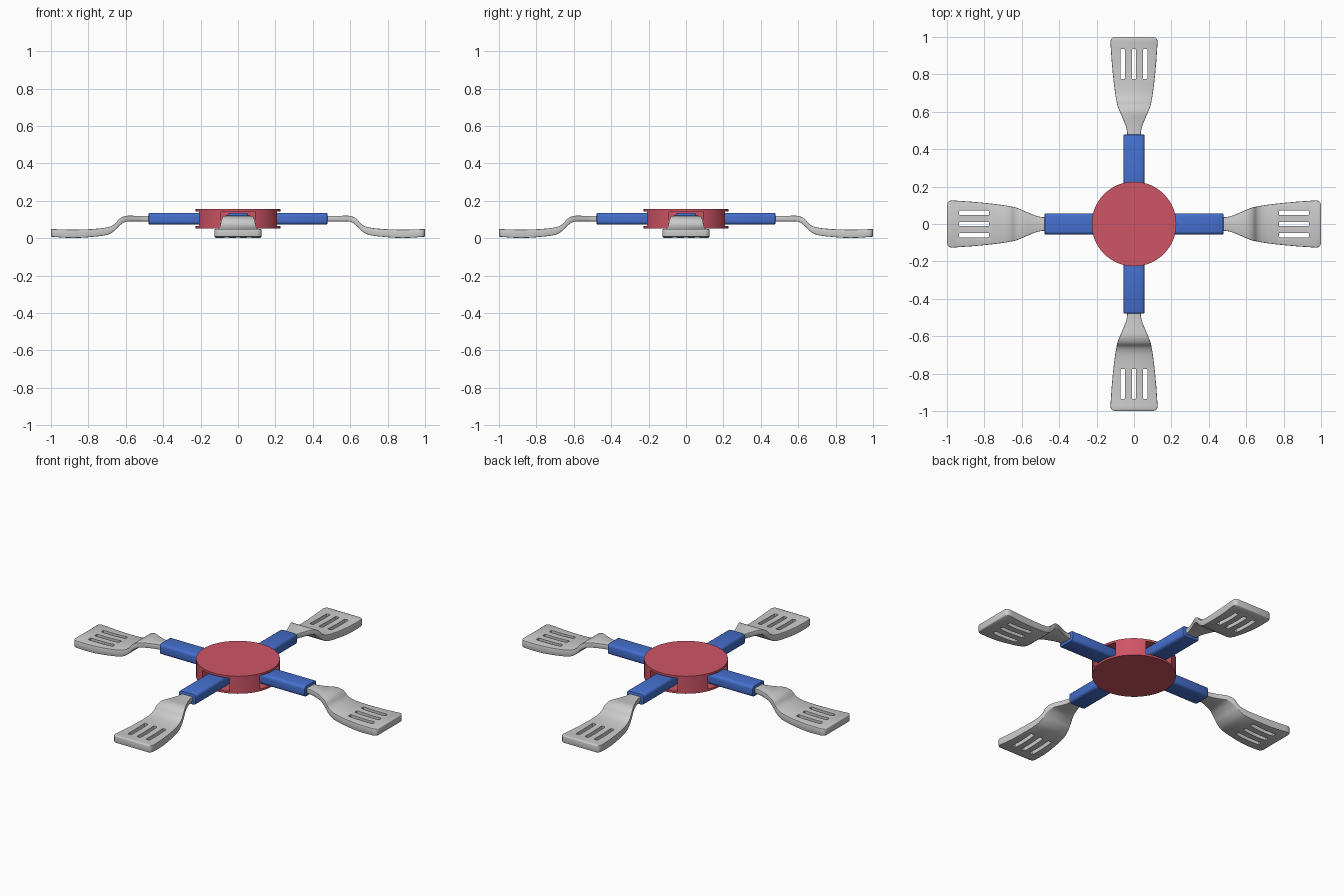
import bpy, bmesh
from math import pi, radians
from mathutils import Matrix

if "Cube" in bpy.data.objects:
    bpy.data.objects.remove(bpy.data.objects["Cube"])


def material(name, color):
    m = bpy.data.materials.new(name)
    m.diffuse_color = color
    m.use_nodes = True
    m.node_tree.nodes["Principled BSDF"].inputs["Base Color"].default_value = m.diffuse_color
    return m


def add_object(name, bm, mat=None):
    bmesh.ops.recalc_face_normals(bm, faces=bm.faces)
    me = bpy.data.meshes.new(name)
    bm.to_mesh(me)
    bm.free()
    ob = bpy.data.objects.new(name, me)
    bpy.context.collection.objects.link(ob)
    if mat:
        me.materials.append(mat)
    return ob


def add_box(bm, x0, x1, y0, y1, z0, z1):
    mat = Matrix.Translation(((x0 + x1) / 2, (y0 + y1) / 2, (z0 + z1) / 2)) @ \
        Matrix.Diagonal((x1 - x0, y1 - y0, z1 - z0, 1))
    return bmesh.ops.create_cube(bm, size=1, matrix=mat)["verts"]


def activate(ob):
    bpy.ops.object.select_all(action='DESELECT')
    ob.select_set(True)
    bpy.context.view_layer.objects.active = ob


def cut(ob, cutter_bm):
    cutter = add_object("cutter", cutter_bm)
    cutter.hide_render = True
    mod = ob.modifiers.new("cut", 'BOOLEAN')
    mod.operation = 'DIFFERENCE'
    mod.solver = 'EXACT'
    mod.object = cutter
    activate(ob)
    bpy.ops.object.modifier_apply(modifier=mod.name)
    bpy.data.objects.remove(cutter)


def bevel(ob, width, segments=2):
    mod = ob.modifiers.new("bevel", 'BEVEL')
    mod.width = width
    mod.segments = segments
    mod.limit_method = 'ANGLE'
    mod.angle_limit = radians(50)
    activate(ob)
    bpy.ops.object.modifier_apply(modifier=mod.name)


def smooth(ob, angle=30):
    activate(ob)
    bpy.ops.object.shade_smooth_by_angle(angle=radians(angle))


def spline(pts, steps):
    """Catmull-Rom through rows of numbers."""
    out = []
    for i in range(len(pts) - 1):
        p0, p1, p2, p3 = (pts[max(i - 1, 0)], pts[i], pts[i + 1],
                          pts[min(i + 2, len(pts) - 1)])
        for s in range(steps):
            t = s / steps
            out.append([0.5 * (2 * b + (c - a) * t + (2 * a - 5 * b + 4 * c - d) * t * t
                               + (3 * b - a - 3 * c + d) * t ** 3)
                        for a, b, c, d in zip(p0, p1, p2, p3)])
    return out + [list(pts[-1])]


red = material("red", (0.62, 0.09, 0.13, 1))
blue = material("blue", (0.06, 0.16, 0.62, 1))

# Hub: drum with four side pockets for the handles
bm = bmesh.new()
bmesh.ops.create_cone(bm, cap_ends=True, segments=96, radius1=0.226, radius2=0.226,
                      depth=0.104, matrix=Matrix.Translation((0, 0, 0.104)))
hub = add_object("hub", bm, red)
bm = bmesh.new()
for k in range(4):
    vs = add_box(bm, 0.1, 0.3, -0.09, 0.09, 0.064, 0.143)
    bmesh.ops.rotate(bm, verts=vs, cent=(0, 0, 0), matrix=Matrix.Rotation(k * pi / 2, 3, 'Z'))
cut(hub, bm)
smooth(hub)

# Handle: rounded bar
bm = bmesh.new()
add_box(bm, 0.095, 0.478, -0.056, 0.056, 0.073, 0.136)
long_edges = [e for e in bm.edges if abs(e.verts[0].co.x - e.verts[1].co.x) > 0.1]
bmesh.ops.bevel(bm, geom=long_edges, offset=0.017, segments=4, profile=0.5, affect='EDGES')
handle = add_object("handle_1", bm, blue)
bevel(handle, 0.005)
smooth(handle, 40)

# Blade: lofted stations of (x, half width, bottom z, top z)
stations = [(0.44, 0.036, 0.090, 0.120), (0.50, 0.038, 0.090, 0.120),
            (0.55, 0.054, 0.090, 0.120), (0.60, 0.076, 0.088, 0.119),
            (0.635, 0.089, 0.066, 0.103), (0.66, 0.094, 0.040, 0.075),
            (0.70, 0.101, 0.018, 0.058), (0.78, 0.111, 0.007, 0.049),
            (0.88, 0.120, 0.001, 0.046), (0.972, 0.126, 0.006, 0.048)]
rows = spline(stations, 4)
rows += [(0.986, 0.124, 0.007, 0.049), (0.995, 0.117, 0.008, 0.049), (1.0, 0.104, 0.008, 0.049)]
bm = bmesh.new()
rings = [[bm.verts.new(c) for c in ((x, -w, b), (x, w, b), (x, w, t), (x, -w, t))]
         for x, w, b, t in rows]
for r0, r1 in zip(rings, rings[1:]):
    for i in range(4):
        j = (i + 1) % 4
        bm.faces.new((r0[i], r0[j], r1[j], r1[i]))
bm.faces.new(rings[0])
bm.faces.new(rings[-1])
blade = add_object("blade_1", bm)
bevel(blade, 0.004)

# Slots through the blade
bm = bmesh.new()
for y in (-0.06, 0, 0.06):
    vs = add_box(bm, 0.775, 0.935, y - 0.012, y + 0.012, -0.1, 0.2)
    upright = [e for e in bm.edges if e.verts[0] in vs
               and abs(e.verts[0].co.z - e.verts[1].co.z) > 0.1]
    bmesh.ops.bevel(bm, geom=upright, offset=0.005, segments=2, profile=0.5, affect='EDGES')
cut(blade, bm)
smooth(blade, 40)

# Remaining three arms
for k in range(1, 4):
    for ob in (handle, blade):
        c = ob.copy()
        c.name = ob.name[:-1] + str(k + 1)
        c.rotation_euler.z = k * pi / 2
        bpy.context.collection.objects.link(c)
